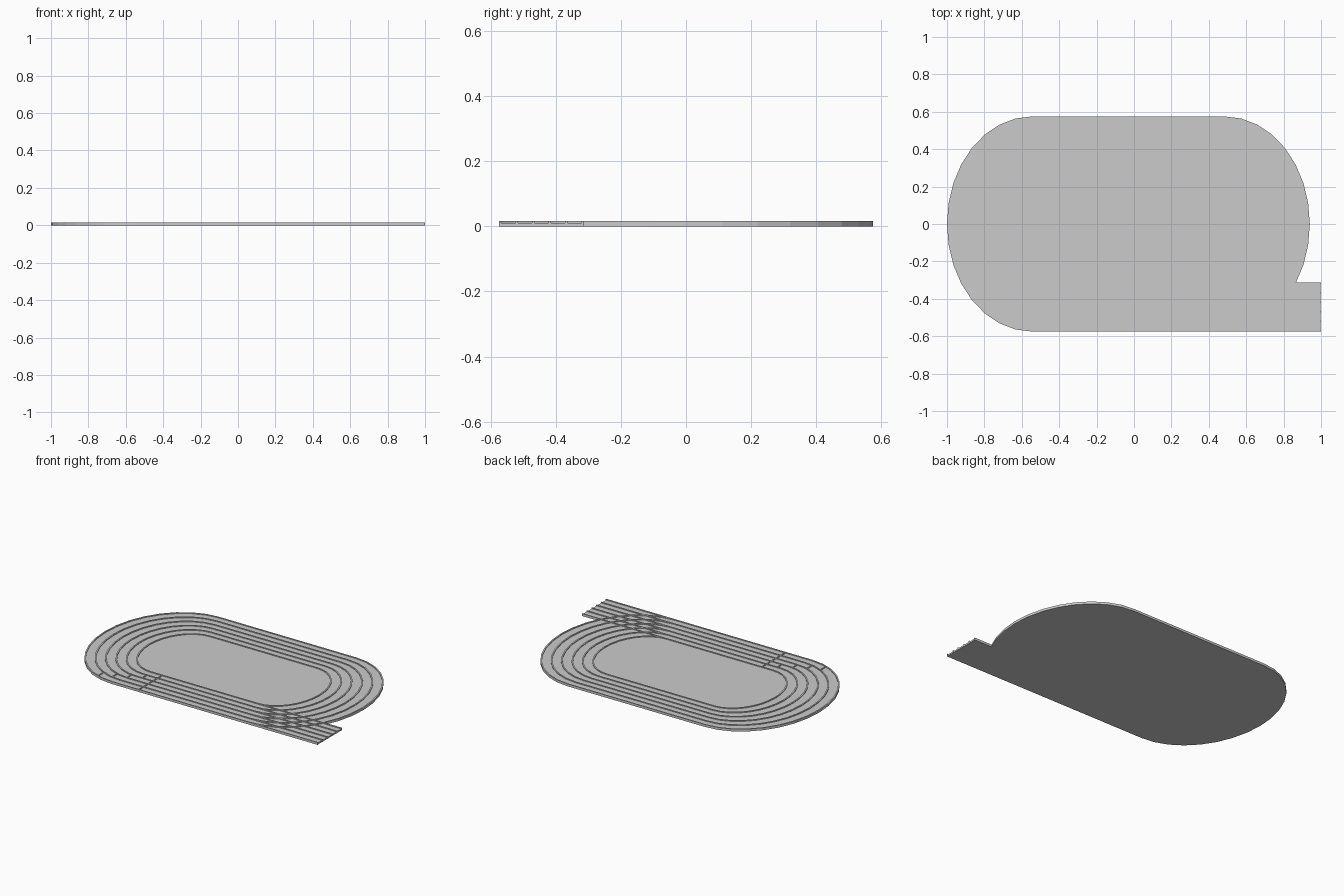
import bpy, bmesh, math

if "Cube" in bpy.data.objects:
    bpy.data.objects.remove(bpy.data.objects["Cube"])

CX = -0.03           # centre of the oval
LANES = 5
LW = 0.028           # line width as a fraction of the track width
LANE_TOP, LINE_TOP = 0.011, 0.016
SEG = 16             # segments per half-ellipse end


def lerp(a, b, t):
    return a + (b - a) * t


def oval(t):
    """Outline at t (0 = outer edge, 1 = inner edge): straights plus half-ellipse ends."""
    a, rx, ry = lerp(0.515, 0.40, t), lerp(0.455, 0.235, t), lerp(0.575, 0.313, t)
    pts = []
    for side in (1, -1):
        for i in range(SEG + 1):
            ang = -math.pi / 2 + math.pi * i / SEG
            pts.append((CX + side * (a + rx * math.cos(ang)), side * ry * math.sin(ang)))
    return pts


def finish(bm, name):
    bmesh.ops.recalc_face_normals(bm, faces=bm.faces)
    me = bpy.data.meshes.new(name)
    bm.to_mesh(me)
    bm.free()
    ob = bpy.data.objects.new(name, me)
    bpy.context.collection.objects.link(ob)
    return ob


def ring(name, t0, t1, top):
    bm = bmesh.new()
    loops = [[bm.verts.new((x, y, z)) for x, y in oval(t)]
             for t, z in ((t0, 0), (t0, top), (t1, top), (t1, 0))]
    n = len(loops[0])
    for k in range(4):
        A, B = loops[k], loops[(k + 1) % 4]
        for i in range(n):
            j = (i + 1) % n
            bm.faces.new((A[i], A[j], B[j], B[i]))
    return finish(bm, name)


def prism(name, pts, top):
    bm = bmesh.new()
    lo = [bm.verts.new((x, y, 0)) for x, y in pts]
    hi = [bm.verts.new((x, y, top)) for x, y in pts]
    bm.faces.new(lo)
    bm.faces.new(hi)
    n = len(pts)
    for i in range(n):
        j = (i + 1) % n
        bm.faces.new((lo[i], lo[j], hi[j], hi[i]))
    return finish(bm, name)


def slab(name, x0, x1, y0, y1, top):
    return prism(name, [(x0, y0), (x1, y0), (x1, y1), (x0, y1)], top)


def line_t(i):
    return i / LANES * (1 - LW)


def y_at(t):
    return -lerp(0.575, 0.313, t)


# infield
prism("infield", oval(1.0), LANE_TOP)

for i in range(LANES + 1):
    t = line_t(i)
    # raised oval line and its straight run-out at the front right
    ring(f"oval_line_{i}", t, t + LW, LINE_TOP)
    x0 = CX + lerp(0.515, 0.40, t) - 0.02
    slab(f"straight_line_{i}", x0, 1.0, y_at(t), y_at(t + LW), LINE_TOP)
    if i < LANES:
        # lane surface between two lines, with its run-out
        t2 = line_t(i + 1)
        ring(f"oval_lane_{i}", t + LW, t2, LANE_TOP)
        slab(f"straight_lane_{i}", x0, 0.998, y_at(t + LW), y_at(t2), LANE_TOP - 0.0003)
        # staggered start mark: outer lanes start further round the bend
        x = -0.346 - 0.08 * (LANES - 1 - i)
        a, rx = lerp(0.515, 0.40, t), lerp(0.455, 0.235, t)
        d = max(0.0, (CX - a - x) / rx)
        k = math.sqrt(1 - d * d)
        slab(f"start_mark_{i}", x - 0.004, x + 0.004,
             y_at(t + LW / 2) * k, y_at(t2 + LW / 2) * k, LINE_TOP - 0.001)

# finish line across all lanes
slab("finish_line", -0.35, -0.342, y_at(0.01), y_at(0.99), LINE_TOP - 0.0005)
